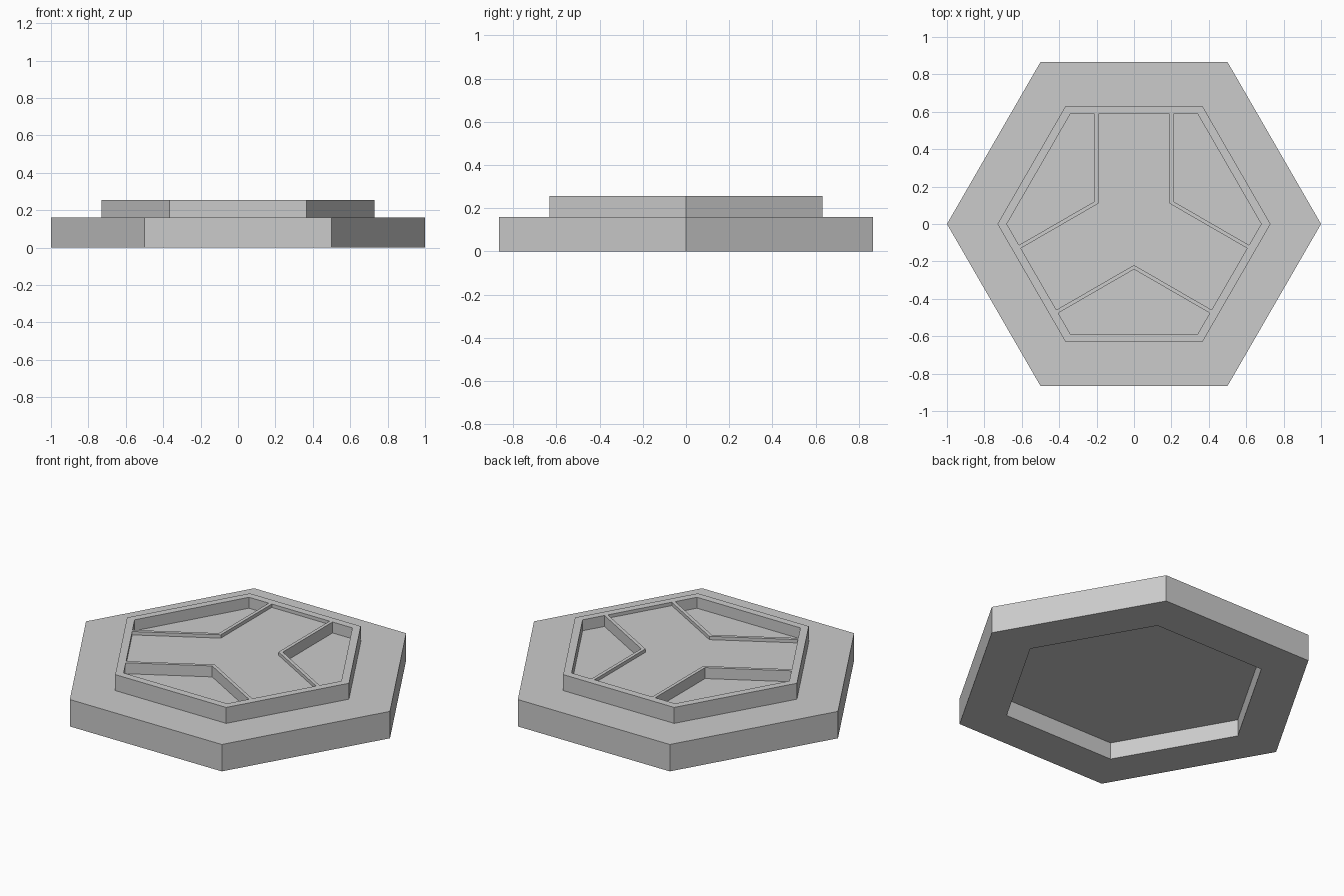
import bpy, bmesh, math
from mathutils import Matrix, Vector

default = bpy.data.objects.get("Cube")
if default:
    bpy.data.objects.remove(default, do_unlink=True)

# Main dimensions
SOCKET_R, RECESS_R = 0.73, 0.68
SOCKET_Z, BASE_Z, TOP_Z = 0.10, 0.16, 0.255
CHANNEL_Z, POCKET_Z = 0.235, 0.19
CHANNEL_HALF, POCKET_HALF = 0.19, 0.21

grey = bpy.data.materials.new("plain_grey")
grey.use_nodes = True
colour = (0.6, 0.6, 0.6, 1)
grey.diffuse_color = colour
grey.node_tree.nodes["Principled BSDF"].inputs["Base Color"].default_value = colour


def turn(point, degrees):
    return Matrix.Rotation(math.radians(degrees), 3, "Z") @ Vector(point)


def make_object(name, bm):
    bmesh.ops.recalc_face_normals(bm, faces=bm.faces)
    mesh = bpy.data.meshes.new(name)
    bm.to_mesh(mesh)
    bm.free()
    mesh.materials.append(grey)
    obj = bpy.data.objects.new(name, mesh)
    bpy.context.collection.objects.link(obj)
    return obj


def shell(profile):
    """Closed hexagonal solid from a list of (radius, height) rings."""
    bm = bmesh.new()
    rings = [[bm.verts.new(turn((r, 0, z), 60 * i)) for i in range(6)]
             for r, z in profile]
    for low, high in zip(rings, rings[1:]):
        for i in range(6):
            j = (i + 1) % 6
            bm.faces.new((low[i], low[j], high[j], high[i]))
    bm.faces.new(rings[0])
    bm.faces.new(rings[-1])
    return bm


def prism(bm, outline, low, high):
    bottom = bm.faces.new([bm.verts.new((p.x, p.y, low)) for p in outline])
    result = bmesh.ops.extrude_face_region(bm, geom=[bottom], use_keep_orig=True)
    verts = [v for v in result["geom"] if isinstance(v, bmesh.types.BMVert)]
    bmesh.ops.translate(bm, verts=verts, vec=(0, 0, high - low))


# Stepped hexagonal tile with an open socket underneath
tile = make_object("hex_tile", shell([
    (SOCKET_R, SOCKET_Z), (SOCKET_R, 0), (1, 0),
    (1, BASE_Z), (SOCKET_R, BASE_Z), (SOCKET_R, TOP_Z)]))

cut = bmesh.new()
apothem = RECESS_R * math.cos(math.radians(30))
slope = math.tan(math.radians(30))

# Shallow three-armed channel
arms = []
for angle in (0, 120, 240):
    w = CHANNEL_HALF
    arms += [turn(p, angle) for p in
             ((w, w * slope, 0), (w, apothem, 0), (-w, apothem, 0))]
prism(cut, arms, CHANNEL_Z, TOP_Z + 0.1)

# Deep pockets between the arms, each symmetric about its own axis
w = POCKET_HALF
half = [turn(p, -30) for p in
        ((w, w * slope, 0), (w, apothem, 0), (RECESS_R / 2, apothem, 0))]
pocket = half + [Vector((p.x, -p.y, 0)) for p in reversed(half[1:])]
for angle in (30, 150, 270):
    prism(cut, [turn(p, angle) for p in pocket], POCKET_Z, TOP_Z + 0.1)

cutter = make_object("recess_cutter", cut)
cutter.hide_render = True

# Carve the recesses, then drop the cutter
carve = tile.modifiers.new("recesses", "BOOLEAN")
carve.operation = "DIFFERENCE"
carve.solver = "EXACT"
carve.object = cutter
bpy.context.view_layer.objects.active = tile
tile.select_set(True)
bpy.ops.object.modifier_apply(modifier=carve.name)
bpy.data.objects.remove(cutter, do_unlink=True)
